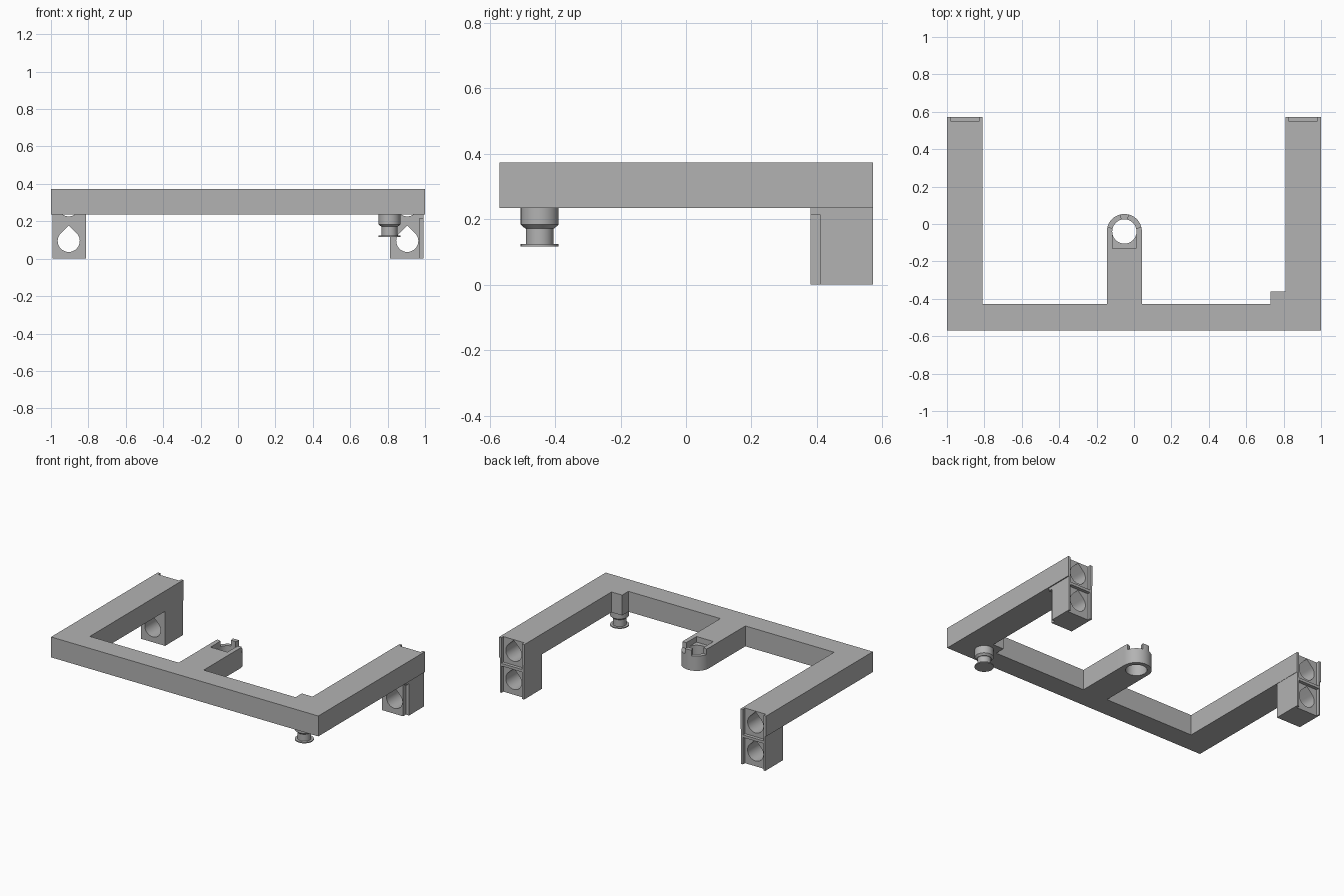
import bpy, bmesh, math
from math import sin, cos, pi, radians

cube = bpy.data.objects.get("Cube")
if cube:
    bpy.data.objects.remove(cube, do_unlink=True)

grey = bpy.data.materials.new("plain_grey")
grey.use_nodes = True
grey.diffuse_color = (0.45, 0.45, 0.45, 1)
grey.node_tree.nodes["Principled BSDF"].inputs["Base Color"].default_value = (0.45, 0.45, 0.45, 1)

BOTTOM, TOP = 0.235, 0.373
BACK = 0.572


def finish(name, bm):
    bmesh.ops.recalc_face_normals(bm, faces=bm.faces)
    mesh = bpy.data.meshes.new(name)
    bm.to_mesh(mesh)
    bm.free()
    mesh.materials.append(grey)
    ob = bpy.data.objects.new(name, mesh)
    bpy.context.collection.objects.link(ob)
    return ob


def prism(name, points, lo, hi, along_y=False):
    """Extrude a flat outline along z, or along y for (x, z) outlines."""
    bm = bmesh.new()
    place = (lambda a, b: (a, lo, b)) if along_y else (lambda a, b: (a, b, lo))
    face = bm.faces.new([bm.verts.new(place(a, b)) for a, b in points])
    ext = bmesh.ops.extrude_face_region(bm, geom=[face])
    moved = [v for v in ext["geom"] if isinstance(v, bmesh.types.BMVert)]
    bmesh.ops.translate(bm, verts=moved, vec=(0, hi - lo, 0) if along_y else (0, 0, hi - lo))
    return finish(name, bm)


def box(name, x0, x1, y0, y1, z0, z1):
    return prism(name, [(x0, y0), (x1, y0), (x1, y1), (x0, y1)], z0, z1)


def arc(cx, cy, r, a0, a1, n):
    return [(cx + r * cos(a0 + (a1 - a0) * i / n), cy + r * sin(a0 + (a1 - a0) * i / n))
            for i in range(n + 1)]


def activate(ob):
    bpy.ops.object.select_all(action='DESELECT')
    ob.select_set(True)
    bpy.context.view_layer.objects.active = ob


def cut(ob, cutter):
    cutter.hide_render = True
    activate(ob)
    mod = ob.modifiers.new("cut", 'BOOLEAN')
    mod.operation, mod.solver, mod.object = 'DIFFERENCE', 'EXACT', cutter
    bpy.ops.object.modifier_apply(modifier=mod.name)
    bpy.data.objects.remove(cutter, do_unlink=True)


def smooth(ob):
    activate(ob)
    bpy.ops.object.shade_smooth_by_angle(angle=radians(30))


def teardrop(x, z, r, y0):
    """Round hole with a 45 degree peak."""
    outline = arc(x, z, r, 3 * pi / 4, 9 * pi / 4, 36) + [(x, z + r * math.sqrt(2))]
    return prism("hole_cutter", outline, y0, 0.7, True)


# Frame: front bar, side arms, centre arm and the pin block in the corner
frame = prism("frame", [
    (-1, -0.57), (1, -0.57), (1, BACK), (0.81, BACK), (0.81, -0.36), (0.73, -0.36),
    (0.73, -0.427), (0.042, -0.427), (0.042, -0.13), (-0.145, -0.13),
    (-0.145, -0.427), (-0.81, -0.427), (-0.81, BACK), (-1, BACK)], BOTTOM, TOP)

# Legs with teardrop sockets and a flanged back face
for side, word in ((1, "left"), (-1, "right")):
    def span(a, b):
        return sorted((side * a, side * b))
    leg = box(word + "_leg", *span(0.812, 0.993), 0.38, BACK, 0, BOTTOM)
    for ob in (frame, leg):
        cut(ob, box("recess_cutter", *span(0.827, 0.982), 0.55, 0.7, -0.1, 0.5))
        cut(ob, teardrop(side * 0.905, 0.285, 0.059, 0.379))
    cut(leg, teardrop(side * 0.905, 0.095, 0.059, 0.3))
    if side > 0:
        cut(leg, box("notch_cutter", 0.97, 1.1, 0.3, 0.41, -0.1, 0.215))
    smooth(leg)
    box(word + "_socket_rib", *span(0.827, 0.982), 0.548, BACK, 0.182, 0.2)
smooth(frame)

# Ring holder at the end of the centre arm, with raised wall sections
cx, cy, r = -0.0515, -0.04, 0.0935
ring = prism("ring_holder", [(cx - r, -0.13), (cx + r, -0.13)] + arc(cx, cy, r, 0, pi, 32),
             BOTTOM, TOP)
cut(ring, prism("bore_cutter", arc(cx, cy, 0.065, 0, 2 * pi, 48)[:-1], 0.1, 0.5))
cut(ring, box("shelf_cutter", cx - 0.063, cx + 0.063, -0.2, cy, 0.335, 0.5))
for a in (15, 105):
    ends = [(cx + 0.2 * cos(radians(t)), cy + 0.2 * sin(radians(t))) for t in (a, a + 60)]
    cut(ring, prism("gap_cutter", [(cx, cy)] + ends, 0.335, 0.5))
smooth(ring)

# Turned pin under the corner block
bm = bmesh.new()
profile = [(0, BOTTOM), (0.058, BOTTOM), (0.058, 0.184), (0.045, 0.172),
           (0.042, 0.172), (0.042, 0.124), (0.058, 0.124), (0.058, 0.117), (0, 0.117)]
verts = [bm.verts.new((pr, 0, z)) for pr, z in profile]
edges = [bm.edges.new(pair) for pair in zip(verts, verts[1:])]
bmesh.ops.spin(bm, geom=verts + edges, cent=(0, 0, 0), axis=(0, 0, 1), angle=2 * pi, steps=40)
bmesh.ops.remove_doubles(bm, verts=bm.verts, dist=0.0005)
bmesh.ops.translate(bm, verts=bm.verts, vec=(0.81, -0.447, 0))
smooth(finish("pin", bm))
